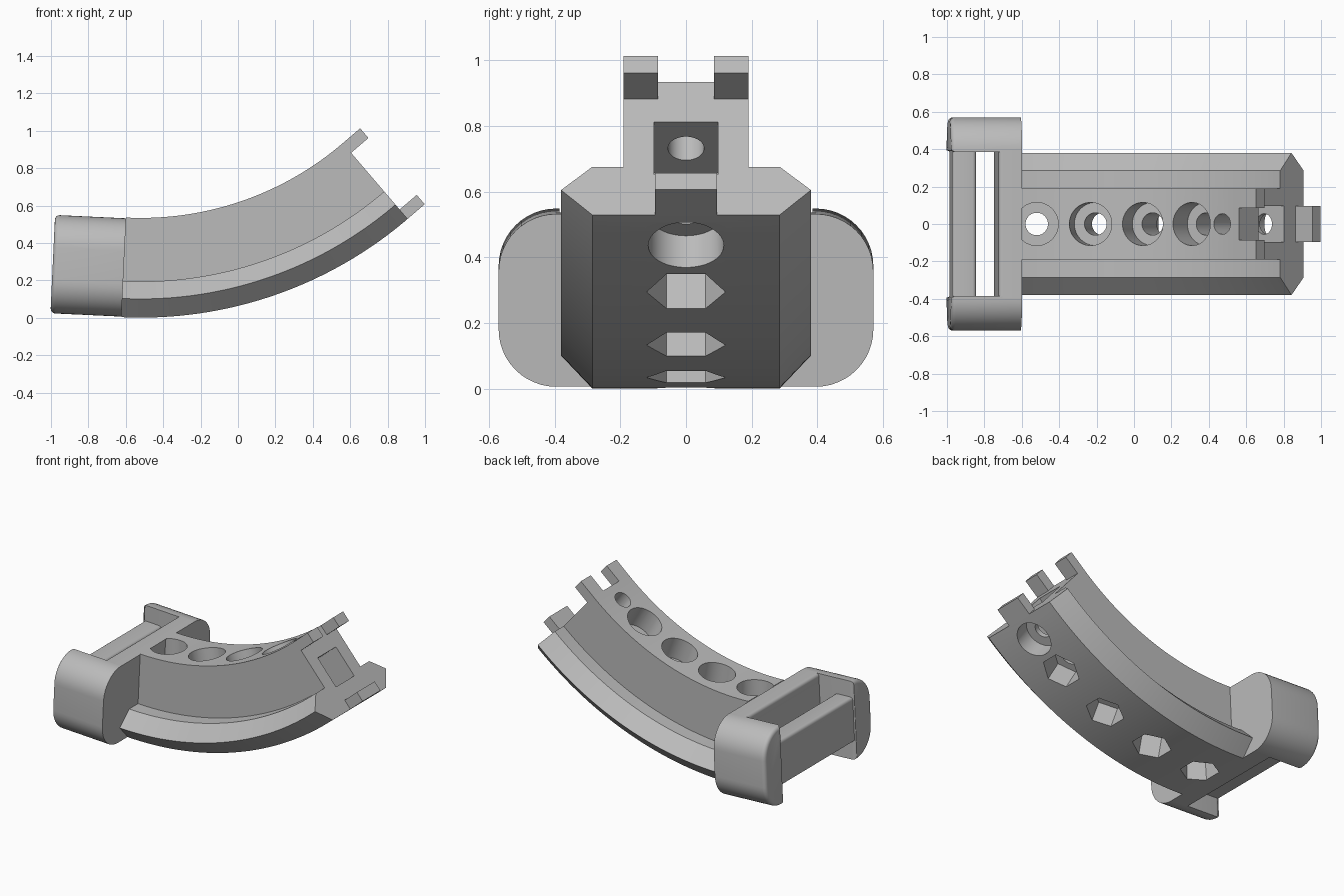
import bpy, bmesh, math
from mathutils import Matrix, Vector

cube = bpy.data.objects.get("Cube")
if cube:
    bpy.data.objects.remove(cube, do_unlink=True)

# Everything is laid out around the centre of the arm's arc
CENTRE = Vector((-0.52, 0, 2.194))
R_IN, R_OUT = 1.66, 2.193
START, END = -2.7, 40.6

grey = bpy.data.materials.new("plain_grey")
grey.use_nodes = True
grey.diffuse_color = (0.5, 0.5, 0.5, 1)
grey.node_tree.nodes["Principled BSDF"].inputs["Base Color"].default_value = (0.5, 0.5, 0.5, 1)


def frame(deg):
    """Frame at an arc angle: x along the arm, y across, -z outward by radius."""
    return Matrix.Translation(CENTRE) @ Matrix.Rotation(-math.radians(deg), 4, 'Y')


def finish(name, bm, matrix=None):
    if matrix:
        bmesh.ops.transform(bm, matrix=matrix, verts=bm.verts)
    bmesh.ops.recalc_face_normals(bm, faces=bm.faces)
    mesh = bpy.data.meshes.new(name)
    bm.to_mesh(mesh)
    bm.free()
    mesh.materials.append(grey)
    obj = bpy.data.objects.new(name, mesh)
    bpy.context.collection.objects.link(obj)
    return obj


def box_bm(t, y, r):
    bm = bmesh.new()
    bmesh.ops.create_cube(bm, size=1)
    for v in bm.verts:
        v.co = (t[v.co.x > 0], y[v.co.y > 0], -r[v.co.z < 0])
    return bm


def box(name, deg, t, y, r):
    return finish(name, box_bm(t, y, r), frame(deg))


def drill(deg, radius, r0, r1, sides=48):
    bm = bmesh.new()
    bmesh.ops.create_cone(bm, cap_ends=True, segments=sides, radius1=radius,
                          radius2=radius, depth=r1 - r0)
    bmesh.ops.translate(bm, vec=(0, 0, -(r0 + r1) / 2), verts=bm.verts)
    return finish("cutter", bm, frame(deg))


def smooth(obj):
    bpy.ops.object.select_all(action='DESELECT')
    obj.select_set(True)
    bpy.context.view_layer.objects.active = obj
    bpy.ops.object.shade_smooth_by_angle(angle=math.radians(25))


# Curved arm: flanged section swept along the arc
half = [(0.19, R_IN), (0.19, 2.0), (0.285, 2.0), (0.38, 2.093), (0.285, R_OUT)]
section = half + [(-y, r) for y, r in reversed(half)]
bm = bmesh.new()
steps = 48
rings = []
for i in range(steps + 1):
    m = frame(START + (END - START) * i / steps)
    rings.append([bm.verts.new(m @ Vector((0, y, -r))) for y, r in section])
for a, b in zip(rings, rings[1:]):
    for j in range(len(section)):
        k = (j + 1) % len(section)
        bm.faces.new((a[j], a[k], b[k], b[j]))
bm.faces.new(rings[0])
bm.faces.new(rings[-1])
arm = finish("curved_arm", bm)

# Screw holes: counterbore inside, hexagonal nut pocket outside
cutters = []
for deg in (0, 10, 20, 30):
    cutters += [drill(deg, 0.06, 1.5, 2.4),
                drill(deg, 0.115, 1.5, 1.81),
                drill(deg, 0.12, 2.04, 2.4, sides=6)]
# End screw hole, counterbored from outside, and the end socket
cutters += [drill(36.7, 0.055, 1.5, 2.4),
            drill(36.7, 0.115, 2.07, 2.4),
            box("cutter", END, (-0.24, 0.1), (-0.097, 0.097), (1.82, 2.03))]
bpy.context.view_layer.objects.active = arm
for c in cutters:
    c.hide_render = True
    mod = arm.modifiers.new("hole", 'BOOLEAN')
    mod.operation = 'DIFFERENCE'
    mod.solver = 'EXACT'
    mod.object = c
    bpy.ops.object.modifier_apply(modifier=mod.name)
for c in cutters:
    bpy.data.objects.remove(c, do_unlink=True)
smooth(arm)

# Locking tabs on the arm's end
for side, name in ((1, "left"), (-1, "right")):
    ys = sorted((side * 0.085, side * 0.19))
    box(name + "_upper_tab", END, (-0.01, 0.122), ys, (R_IN, 1.728))
box("lower_tab", END, (-0.005, 0.12), (-0.095, 0.095), (2.127, R_OUT))

# Buckle side lobes: rounded outer corners, softened back edge
TOP, BOTTOM, BACK = 1.664, 2.19, -0.38
CORNER, INNER, OUTER = 0.175, 0.385, 0.57
for side, name in ((1, "left"), (-1, "right")):
    outline = [(INNER, TOP)]
    for r_mid, first in ((TOP + CORNER, 90), (BOTTOM - CORNER, 0)):
        for i in range(13):
            a = math.radians(first - i * 7.5)
            outline.append((OUTER - CORNER + CORNER * math.cos(a), r_mid - CORNER * math.sin(a)))
    outline.append((INNER, BOTTOM))
    bm = bmesh.new()
    face = bm.faces.new([bm.verts.new((BACK, side * y, -r)) for y, r in outline])
    ext = bmesh.ops.extrude_face_region(bm, geom=[face], use_keep_orig=True)
    moved = [g for g in ext["geom"] if isinstance(g, bmesh.types.BMVert)]
    bmesh.ops.translate(bm, vec=(-BACK, 0, 0), verts=moved)
    bmesh.ops.recalc_face_normals(bm, faces=bm.faces)
    back = [e for e in bm.edges if all(v.co.x < BACK + 0.001 for v in e.verts)]
    bmesh.ops.bevel(bm, geom=back, offset=0.025, segments=4, profile=0.5, affect='EDGES')
    smooth(finish(name + "_buckle_lobe", bm, frame(START)))


def soft_bar(name, t, r, picks):
    """Cross piece whose chosen top edges are rounded."""
    bm = box_bm(t, (-INNER - 0.01, INNER + 0.01), r)
    edges = [e for e in bm.edges
             if all(abs(v.co.z + r[0]) < 0.001 for v in e.verts)
             and any(all(abs(v.co.x - p) < 0.001 for v in e.verts) for p in picks)]
    bmesh.ops.bevel(bm, geom=edges, offset=0.02, segments=4, profile=0.5, affect='EDGES')
    smooth(finish(name, bm, frame(START)))


# Buckle wall joined to the arm, and the raised strap bar behind the slot
soft_bar("buckle_wall", (-0.125, 0), (TOP, BOTTOM), (-0.125,))
soft_bar("strap_bar", (-0.37, -0.24), (1.77, 2.06), (-0.37, -0.24))
